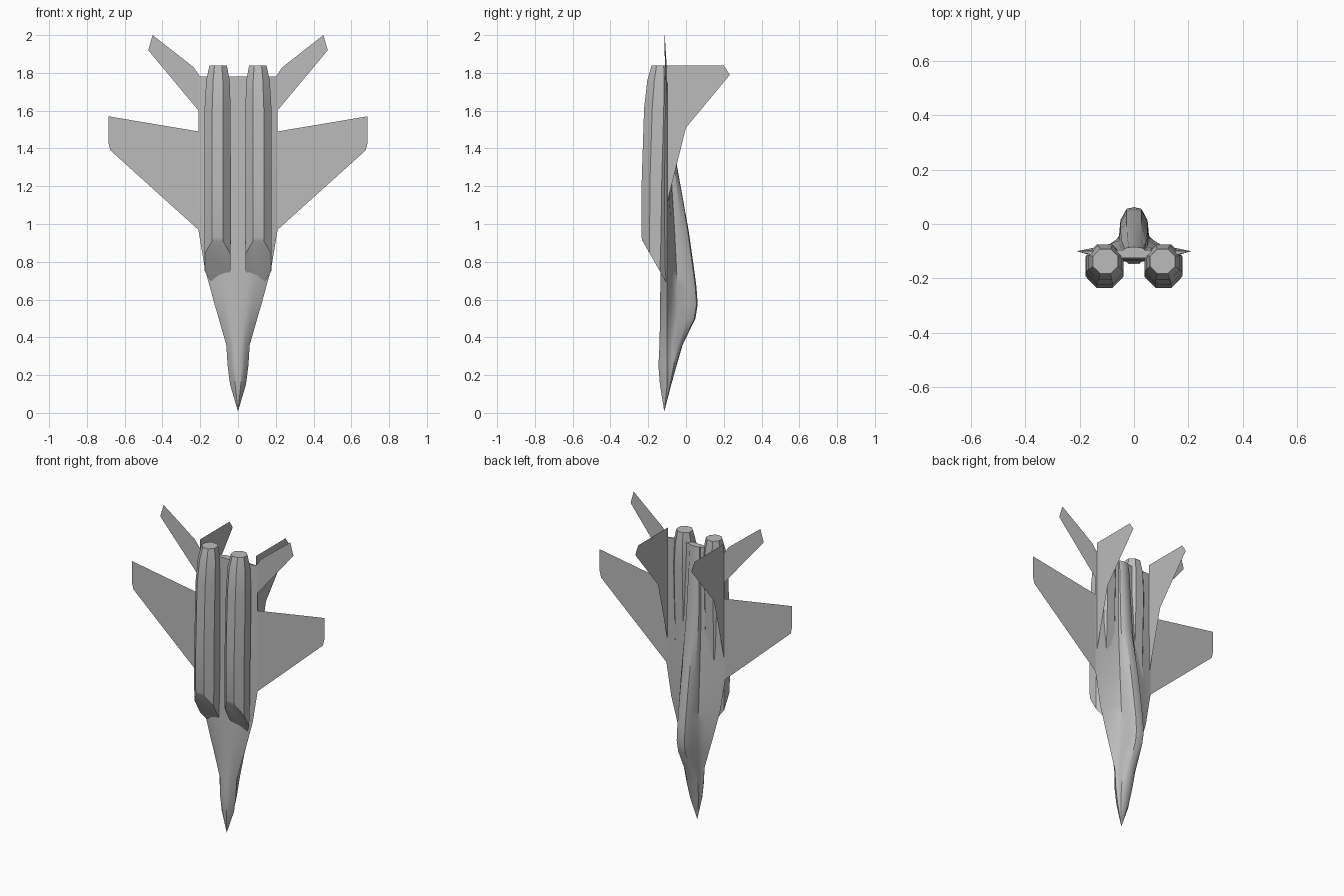
import bpy, bmesh, math

cube = bpy.data.objects.get("Cube")
if cube:
    bpy.data.objects.remove(cube)

GREY = (0.5, 0.5, 0.5, 1)
mat = bpy.data.materials.new("airframe grey")
mat.use_nodes = True
mat.diffuse_color = GREY
bsdf = mat.node_tree.nodes["Principled BSDF"]
bsdf.inputs["Base Color"].default_value = GREY
bsdf.inputs["Roughness"].default_value = 0.7


def finish(name, bm, angle=30):
    mesh = bpy.data.meshes.new(name)
    bmesh.ops.remove_doubles(bm, verts=bm.verts, dist=0.0005)
    bmesh.ops.recalc_face_normals(bm, faces=bm.faces)
    bm.to_mesh(mesh)
    bm.free()
    mesh.materials.append(mat)
    ob = bpy.data.objects.new(name, mesh)
    bpy.context.collection.objects.link(ob)
    bpy.ops.object.select_all(action="DESELECT")
    ob.select_set(True)
    bpy.context.view_layer.objects.active = ob
    bpy.ops.object.shade_smooth_by_angle(angle=math.radians(angle))


def loft(name, rings, angle=30):
    bm = bmesh.new()
    loops = [[bm.verts.new(p) for p in ring] for ring in rings]
    n = len(loops[0])
    for a, b in zip(loops, loops[1:]):
        for i in range(n):
            j = (i + 1) % n
            bm.faces.new((a[i], a[j], b[j], b[i]))
    bm.faces.new(loops[0])
    bm.faces.new(loops[-1])
    finish(name, bm, angle)


def plate(name, points):
    bm = bmesh.new()
    bm.faces.new([bm.verts.new(p) for p in points])
    finish(name, bm)


# Blended fuselage: height, spine y, spine half width, edge half width, belly y
STATIONS = [
    (0.15, -0.078, 0.030, 0.042, -0.138),
    (0.25, -0.050, 0.040, 0.055, -0.146),
    (0.36, -0.018, 0.045, 0.062, -0.140),
    (0.50, 0.050, 0.046, 0.102, -0.138),
    (0.575, 0.062, 0.050, 0.124, -0.137),
    (0.67, 0.055, 0.050, 0.150, -0.136),
    (0.76, 0.043, 0.050, 0.175, -0.135),
    (0.97, 0.013, 0.050, 0.210, -0.130),
    (1.32, -0.050, 0.045, 0.210, -0.130),
    (1.78, -0.085, 0.035, 0.210, -0.125),
]


def section(z, top, cw, edge, belly):
    h, wy = top + 0.1, -0.1
    half = [
        (0.55 * cw, wy + 0.96 * h),
        (cw, wy + 0.7 * h),
        (1.1 * cw, wy + 0.35 * h),
        (1.1 * cw + 0.3 * (edge - 1.1 * cw), wy + min(0.025, 0.2 * h)),
        (edge, wy),
        (0.62 * edge, wy + 0.75 * (belly - wy)),
        (0.35 * edge, belly),
    ]
    left = [(x, y, z) for x, y in half]
    right = [(-x, y, z) for x, y in reversed(half)]
    return [(0, top, z)] + left + [(0, belly, z)] + right


rings = [section(*s) for s in STATIONS]
nose = [(x * 0.02, -0.115 + (y + 0.115) * 0.02, 0.01) for x, y, z in rings[0]]
loft("fuselage", [nose] + rings, 35)

# Engine rings: height, centre x, half width, lowest y, highest y
ENGINE = [
    (0.93, 0.108, 0.070, -0.235, -0.09),
    (1.21, 0.108, 0.070, -0.235, -0.085),
    (1.61, 0.108, 0.069, -0.222, -0.075),
    (1.76, 0.106, 0.062, -0.205, -0.078),
    (1.84, 0.105, 0.046, -0.182, -0.092),
]


def engine_ring(side, z, cx, rx, low, high, slant=0):
    ring = []
    for k in range(8):
        a = math.pi * (k + 0.5) / 4
        c, s = math.cos(a) / math.cos(math.pi / 8), math.sin(a) / math.cos(math.pi / 8)
        y = (low + high) / 2 + s * (high - low) / 2
        ring.append((side * (cx + c * rx), y, z - slant * max(0, y - low)))
    return ring


for side, label in ((1, "left"), (-1, "right")):
    # Engine with raked intake mouth
    mouth = engine_ring(side, 0.91, 0.108, 0.068, -0.23, -0.10, 1.75)
    loft(label + "_engine", [mouth] + [engine_ring(side, *e) for e in ENGINE], 25)

    # Main wing
    wing = [(0.19, 0.95), (0.21, 0.97), (0.676, 1.39), (0.686, 1.43),
            (0.686, 1.57), (0.21, 1.49), (0.19, 1.49)]
    plate(label + "_wing", [(side * x, -0.1, z) for x, z in wing])

    # Tailplane, drooping slightly to the tip
    tail = [(0.2, 1.59), (0.475, 1.92), (0.452, 2.0), (0.235, 1.83), (0.2, 1.78)]
    plate(label + "_tailplane",
          [(side * x, -0.1 - (x - 0.2) * 0.05, z) for x, z in tail])

    # Upright fin
    fin = [(-0.1, 1.11), (0.0, 1.51), (0.232, 1.79), (0.2, 1.84), (-0.1, 1.84)]
    plate(label + "_fin", [(side * 0.2, y, z) for y, z in fin])
